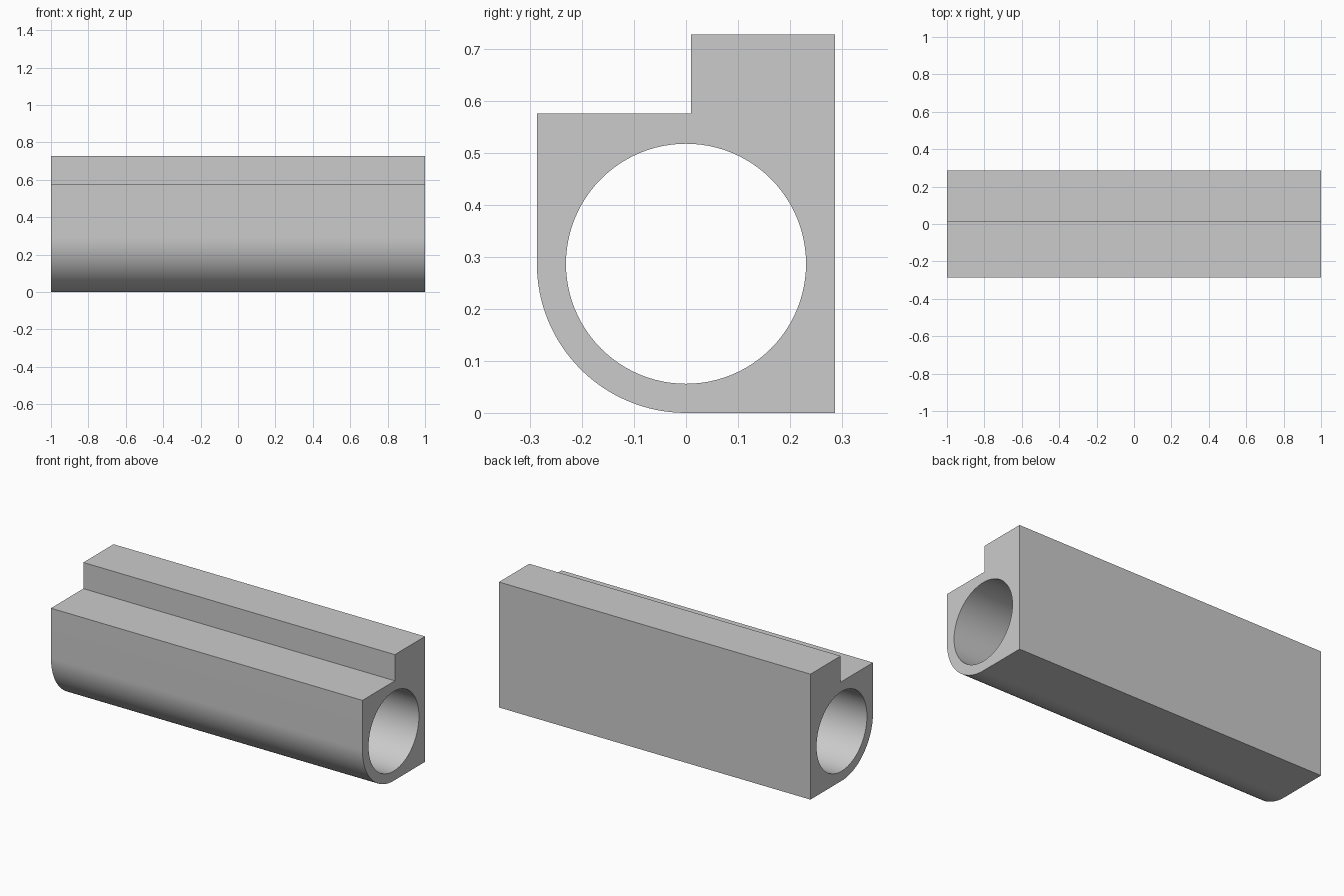
import bpy
import bmesh
import math

cube = bpy.data.objects.get("Cube")
if cube:
    bpy.data.objects.remove(cube, do_unlink=True)

LENGTH = 2.0
HALF = 0.287      # half depth, also the rounded corner radius and bore height
BORE = 0.231      # bore radius


def arc(radius, start, end, steps):
    """Points (y, z) on an arc around the bore axis."""
    angles = [math.radians(start + (end - start) * i / steps) for i in range(steps + 1)]
    return [(radius * math.cos(a), HALF + radius * math.sin(a)) for a in angles]


def add_loop(bm, points):
    verts = [bm.verts.new((-LENGTH / 2, y, z)) for y, z in points]
    return [bm.edges.new((v, verts[i - 1])) for i, v in enumerate(verts)]


# Cross-section: stepped block with one rounded lower corner and a round bore
outline = arc(HALF, 180, 270, 32) + [
    (HALF, 0), (HALF, 0.728), (0.01, 0.728), (0.01, 0.576), (-HALF, 0.576)]
bore = arc(BORE, 0, 360, 96)[:-1]

bm = bmesh.new()
edges = add_loop(bm, outline) + add_loop(bm, bore)
bmesh.ops.triangle_fill(bm, edges=edges, use_beauty=True)

# Extrude the section along the length
result = bmesh.ops.extrude_face_region(bm, geom=bm.faces[:], use_keep_orig=True)
moved = [g for g in result["geom"] if isinstance(g, bmesh.types.BMVert)]
bmesh.ops.translate(bm, verts=moved, vec=(LENGTH, 0, 0))
bmesh.ops.recalc_face_normals(bm, faces=bm.faces[:])

mesh = bpy.data.meshes.new("bored_rail")
bm.to_mesh(mesh)
bm.free()
rail = bpy.data.objects.new("bored_rail", mesh)
bpy.context.collection.objects.link(rail)

# Plain grey material
grey = bpy.data.materials.new("light grey")
grey.use_nodes = True
colour = (0.6, 0.6, 0.6, 1)
grey.diffuse_color = colour
grey.node_tree.nodes["Principled BSDF"].inputs["Base Color"].default_value = colour
mesh.materials.append(grey)

# Smooth the round surfaces, keep the corners sharp
bpy.ops.object.select_all(action="DESELECT")
rail.select_set(True)
bpy.context.view_layer.objects.active = rail
bpy.ops.object.shade_smooth_by_angle(angle=math.radians(30))
